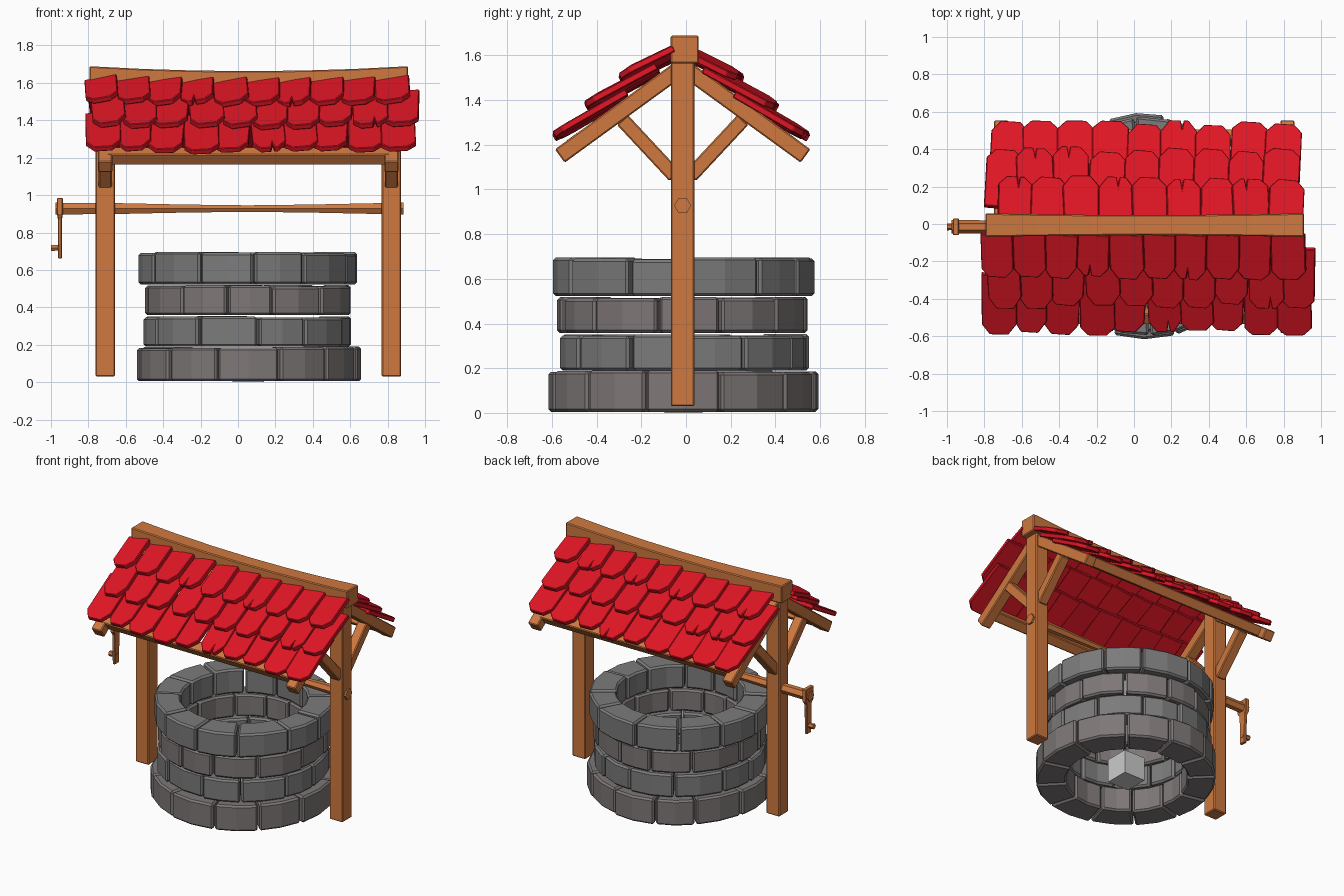
import bpy, bmesh, random
from math import sin, cos, radians, pi
from mathutils import Vector, Matrix

if "Cube" in bpy.data.objects:
    bpy.data.objects.remove(bpy.data.objects["Cube"])

random.seed(4)
Y0 = -0.015            # frame centre line
CX, CY = 0.055, -0.012  # well centre
POSTS = {"left": -0.71, "right": 0.82}


def material(name, rgb):
    m = bpy.data.materials.new(name)
    m.diffuse_color = (*rgb, 1)
    m.use_nodes = True
    m.node_tree.nodes["Principled BSDF"].inputs["Base Color"].default_value = m.diffuse_color
    return m


WOOD = material("wood", (0.62, 0.19, 0.05))
RED = material("red_tile", (0.75, 0.008, 0.018))
STONE = material("grey_stone", (0.20, 0.20, 0.20))
WARM = material("warm_stone", (0.21, 0.185, 0.185))


def add_loft(bm, rings):
    """Skin a list of equal point rings and cap both ends."""
    vs = [[bm.verts.new(p) for p in r] for r in rings]
    n = len(vs[0])
    for a, b in zip(vs, vs[1:]):
        for i in range(n):
            j = (i + 1) % n
            bm.faces.new((a[i], a[j], b[j], b[i]))
    bm.faces.new(vs[0][::-1])
    bm.faces.new(vs[-1])


def finish(name, bm, mat, bevel=0.006):
    bmesh.ops.recalc_face_normals(bm, faces=bm.faces[:])
    me = bpy.data.meshes.new(name)
    bm.to_mesh(me)
    bm.free()
    ob = bpy.data.objects.new(name, me)
    bpy.context.collection.objects.link(ob)
    if mat:
        me.materials.append(mat)
    if bevel:
        mod = ob.modifiers.new("edge_bevel", 'BEVEL')
        mod.width, mod.segments = bevel, 1
        mod.limit_method, mod.angle_limit = 'ANGLE', radians(32)
    return ob


def loft(name, rings, mat, bevel=0.006):
    bm = bmesh.new()
    add_loft(bm, rings)
    return finish(name, bm, mat, bevel)


def rect_x(x, y, z, hy, hz):
    return [(x, y - hy, z - hz), (x, y + hy, z - hz), (x, y + hy, z + hz), (x, y - hy, z + hz)]


def rect_z(z, x, y, hx, hy):
    return [(x - hx, y - hy, z), (x + hx, y - hy, z), (x + hx, y + hy, z), (x - hx, y + hy, z)]


def hexagon(x, y, z, r):
    return [(x, y + r * cos(k * pi / 3), z + r * sin(k * pi / 3)) for k in range(6)]


def slanted(name, x, p, q, width, thick):
    """Bar in the y-z plane running from p to q."""
    p, q = Vector((x, *p)), Vector((x, *q))
    d = (q - p).normalized()
    n = Vector((1, 0, 0)).cross(d) * thick / 2
    u = Vector((width / 2, 0, 0))
    loft(name, [[c - u - n, c + u - n, c + u + n, c - u + n] for c in (p, q)], WOOD)


# Stone rings: 12 irregular two-facet blocks each
COURSES = [(0.005, 0.185, 0.597), (0.19, 0.348, 0.555), (0.358, 0.515, 0.555), (0.523, 0.69, 0.582)]
for k, (z0, z1, rad) in enumerate(COURSES):
    bm = bmesh.new()
    cuts = [radians(-133 + 30 * i + 15 * (k % 2) + random.uniform(-4, 4)) for i in range(12)]
    cuts.append(cuts[0] + 2 * pi)
    for a, b in zip(cuts, cuts[1:]):
        a, b = a + 0.009, b - 0.009
        ro = rad + random.uniform(-0.008, 0.008)
        ri = 0.405 + random.uniform(-0.008, 0.008)
        top = z1 + random.uniform(-0.004, 0.006)
        rings = []
        for t in (a, (a + b) / 2, b):
            e = random.uniform(-0.005, 0.005)
            rings.append([(CX + r * cos(t), CY + r * sin(t), z)
                          for r, z in ((ri, z0), (ro + e, z0), (ro + e, top), (ri, top))])
        add_loft(bm, rings)
    finish(f"stone_ring_{k + 1}", bm, STONE if k % 2 else WARM, 0.012)

# Small plain block at the bottom of the well
loft("well_floor_block", [rect_z(z, CX, CY, 0.085, 0.085) for z in (0.0, 0.17)], None, 0)

# Posts, rafters and braces
for side, x in POSTS.items():
    loft(f"{side}_post", [rect_z(z, x, Y0, 0.052, 0.053) for z in (0.03, 1.58)], WOOD)
    for tag, s in (("front", -1), ("back", 1)):
        slanted(f"{side}_{tag}_rafter", x, (Y0 + s * 0.02, 1.535), (Y0 + s * 0.55, 1.15), 0.076, 0.074)
        slanted(f"{side}_{tag}_brace", x, (Y0 + s * 0.035, 1.06), (Y0 + s * 0.27, 1.312), 0.07, 0.066)

# Eave beams between the rafters
for tag, s in (("front", -1), ("back", 1)):
    t = radians(36)
    d, n = Vector((0, s * cos(t), -sin(t))) * 0.035, Vector((0, s * sin(t), cos(t))) * 0.035
    rings = []
    for x in (-0.70, 0.055, 0.81):
        c = Vector((x, Y0 + s * 0.475, 1.208))
        rings.append([c - d - n, c + d - n, c + d + n, c - d + n])
    loft(f"{tag}_eave_beam", rings, WOOD)

# Sagging ridge beam
rings = []
for i in range(7):
    f = i / 3 - 1
    rings.append(rect_x(0.058 + 0.852 * f, -0.006, 1.605 + 0.022 * f * f,
                        0.054 + 0.009 * f * f, 0.058 + 0.004 * f * f))
loft("ridge_beam", rings, WOOD)

# Axle, thinner in the middle
loft("axle", [hexagon(x, Y0, 0.928, r) for x, r in
              ((-0.975, 0.036), (-0.66, 0.034), (-0.3, 0.025), (0.05, 0.02),
               (0.4, 0.025), (0.77, 0.034), (0.885, 0.038))], WOOD, 0)

# Crank arm and handle
loft("crank_arm", [rect_z(z, -0.952, Y0, hx, hy) for z, hx, hy in
                   ((0.66, 0.010, 0.025), (0.87, 0.011, 0.028), (0.90, 0.016, 0.045), (0.985, 0.016, 0.045))],
     WOOD, 0.004)
loft("crank_handle", [hexagon(x, Y0, 0.718, r) for x, r in ((-1.0, 0.019), (-0.94, 0.016))], WOOD, 0)

# Roof tiles: (tip distance, tip height, length, pitch, roll)
ROWS = [(0.258, 1.508, 0.26, 26, 9), (0.41, 1.385, 0.35, 28, 6), (0.55, 1.255, 0.36, 30, 4)]
SPANS = {"front": [(-0.82, 0.91, 10), (-0.79, 0.97, 10), (-0.81, 0.94, 10)],
         "back": [(-0.73, 0.90, 9), (-0.80, 0.87, 9), (-0.77, 0.88, 9)]}
for tag, s in (("front", -1), ("back", 1)):
    for row, (dist, tip, length, pitch, roll) in enumerate(ROWS):
        bm = bmesh.new()
        x0, x1, count = SPANS[tag][row]
        step = (x1 - x0) / count
        p = radians(pitch)
        U, V, N = Vector((-s, 0, 0)), Vector((0, -s * cos(p), sin(p))), Vector((0, s * sin(p), cos(p)))
        base = Matrix((U, V, N)).transposed()
        for i in range(count):
            w, L = step * random.uniform(0.50, 0.54), length * random.uniform(0.95, 1.05)
            ch = 0.055 * random.uniform(0.7, 1.2)
            # tile outline, origin at its upper edge
            out = [(-w, 0), (-w, ch - L), (-w * 0.55, -L)]
            if random.random() < 0.25:  # split in the lower edge
                c = random.uniform(-0.2, 0.3) * w
                out += [(c - 0.008, -L), (c, 0.05 - L), (c + 0.008, -L)]
            out += [(w * 0.5, -L), (w, ch * 1.1 - L), (w, 0)]
            rot = base @ Matrix.Rotation(-radians(roll + random.uniform(-2, 2)), 3, 'Y') \
                @ Matrix.Rotation(radians(random.uniform(-3, 3)), 3, 'Z')
            x = x0 + (i + 0.5) * step
            sag = 0.018 * (1 - ((x - 0.055) / 0.87) ** 2)
            yc = Y0 + s * dist - (0.012 if s < 0 else 0)
            top = Vector((x, yc, tip - sag)) + V * length
            add_loft(bm, [[top + rot @ Vector((u, v, h)) for u, v in out] for h in (-0.015, 0.015)])
        finish(f"{tag}_roof_tiles_row_{row + 1}", bm, RED, 0.004)
